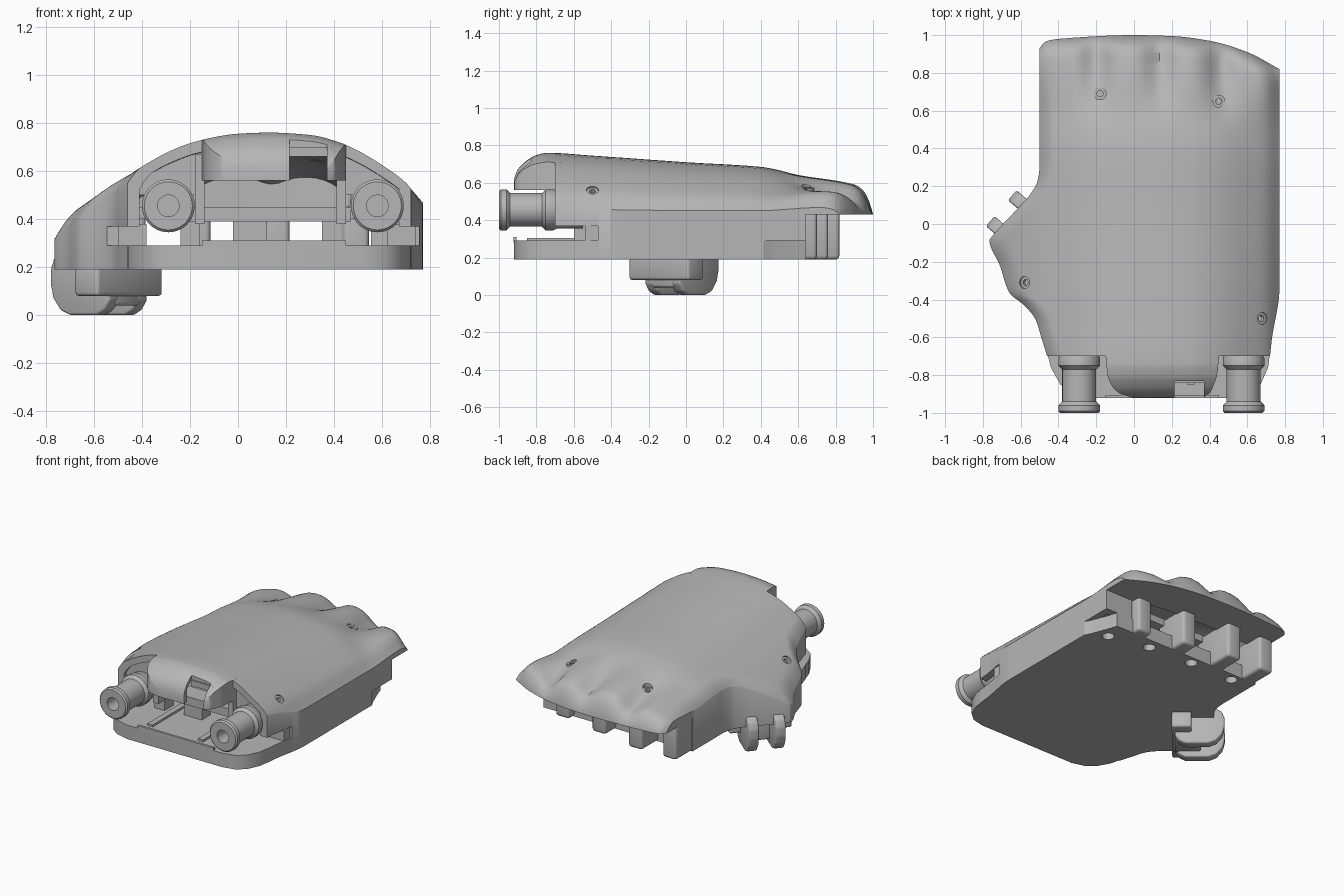
import bpy, bmesh, math
from mathutils import Vector, Matrix

cube = bpy.data.objects.get("Cube")
if cube:
    bpy.data.objects.remove(cube, do_unlink=True)

grey = bpy.data.materials.new("plain grey")
grey.use_nodes = True
COLOR = (0.47, 0.47, 0.47, 1)
grey.diffuse_color = COLOR
grey.node_tree.nodes["Principled BSDF"].inputs["Base Color"].default_value = COLOR


def curve(*pts):
    """Smooth interpolation through points without overshoot."""
    n = len(pts)
    d = [(b[1] - a[1]) / (b[0] - a[0]) for a, b in zip(pts, pts[1:])]
    m = [d[0]] + [0 if p * q <= 0 else 2 * p * q / (p + q) for p, q in zip(d, d[1:])] + [d[-1]]

    def f(x):
        x = min(max(x, pts[0][0]), pts[-1][0])
        i = next((k for k in range(n - 1) if x <= pts[k + 1][0]), n - 2)
        h = pts[i + 1][0] - pts[i][0]
        t = (x - pts[i][0]) / h
        return (pts[i][1] * (1 + 2 * t) * (1 - t) ** 2 + pts[i + 1][1] * t * t * (3 - 2 * t)
                + h * (m[i] * t * (1 - t) ** 2 - m[i + 1] * t * t * (1 - t)))
    return f


def finish(name, bm):
    bmesh.ops.recalc_face_normals(bm, faces=bm.faces[:])
    me = bpy.data.meshes.new(name)
    bm.to_mesh(me)
    bm.free()
    me.materials.append(grey)
    ob = bpy.data.objects.new(name, me)
    bpy.context.collection.objects.link(ob)
    shade(ob)
    return ob


def shade(ob):
    bpy.ops.object.select_all(action="DESELECT")
    bpy.context.view_layer.objects.active = ob
    ob.select_set(True)
    bpy.ops.object.shade_smooth_by_angle(angle=math.radians(38))


def cut(ob, *cutters):
    bpy.context.view_layer.objects.active = ob
    for c in cutters:
        c.hide_render = True
        mod = ob.modifiers.new("cut", "BOOLEAN")
        mod.operation, mod.solver, mod.object = "DIFFERENCE", "EXACT", c
        bpy.ops.object.modifier_apply(modifier=mod.name)
        bpy.data.objects.remove(c, do_unlink=True)
    shade(ob)


def box(name, x, y, z, bevel=0.0):
    bm = bmesh.new()
    bmesh.ops.create_cube(bm, size=1)
    for v in bm.verts:
        v.co = [r[0] + (c + 0.5) * (r[1] - r[0]) for r, c in zip((x, y, z), v.co)]
    if bevel:
        bmesh.ops.bevel(bm, geom=bm.edges[:], offset=bevel, segments=3, profile=0.5, affect="EDGES")
    return finish(name, bm)


def rod(name, at, axis, r, length):
    bm = bmesh.new()
    bmesh.ops.create_cone(bm, cap_ends=True, segments=32, radius1=r, radius2=r, depth=length)
    turned = Vector((0, 0, 1)).rotation_difference(Vector(axis)).to_matrix().to_4x4()
    bm.transform(Matrix.Translation(at) @ turned)
    return finish(name, bm)


def prism(name, outline, low, high, matrix=Matrix(), bevel=0.0):
    bm = bmesh.new()
    face = bm.faces.new([bm.verts.new((p[0], p[1], low)) for p in outline])
    top = bmesh.ops.extrude_face_region(bm, geom=[face])["geom"]
    for v in top:
        if isinstance(v, bmesh.types.BMVert):
            v.co.z = high
    if bevel:
        bmesh.ops.bevel(bm, geom=bm.edges[:], offset=bevel, segments=3, profile=0.5, affect="EDGES")
    bm.transform(matrix)
    return finish(name, bm)


# Shape curves: cross dome, lengthwise crown, side outlines, rear outline
dome = curve((-.77, .35), (-.7, .415), (-.6, .495), (-.5, .565), (-.4, .62), (-.28, .685), (-.17, .725),
             (0, .755), (.13, .76), (.3, .75), (.42, .72), (.5, .685), (.6, .625), (.7, .55), (.77, .455))
crown = curve((-.92, .62), (-.9, .67), (-.85, .72), (-.8, .748), (-.74, .76), (-.5, .745), (0, .71),
              (.4, .685), (.6, .645), (.9, .595), (.95, .56), (.98, .5), (1, .433))
side_a = curve((-.7, -.46), (-.6, -.49), (-.5, -.52), (-.42, -.58), (-.35, -.66), (-.2, -.71),
               (-.06, -.765), (-.03, -.745), (.1, -.63), (.2, -.545), (.27, -.51), (.35, -.5), (1, -.5))
side_b = curve((-.7, .72), (-.6, .73), (-.3, .77), (1, .77))
rear = curve((-.5, .93), (-.47, .965), (-.4, .98), (0, 1), (.2, .995), (.4, .97), (.6, .91), (.77, .82))
cowl_a = curve((-.92, .0), (-.9, -.07), (-.86, -.115), (-.8, -.14), (-.7, -.15))
cowl_b = curve((-.92, .37), (-.9, .4), (-.86, .42), (-.8, .44), (-.7, .45))
GROOVES = (-.2, .14, .46)


def height(x, yn):
    f = dome(x)
    drop = min(max((f - .44) / .32, 0), 1)
    if yn > .9:
        # the rear lip closes down to its flat underside across the whole width
        side = f - (.76 - crown(.9)) * drop
        z = .433 + (side - .433) * (crown(yn) - .433) / (crown(.9) - .433)
    else:
        z = f - (.76 - crown(yn)) * drop
    t = min(max((yn - .5) / .4, 0), 1)
    fade = t * t * (3 - 2 * t) * min(1, (crown(yn) - .433) / .16)
    z -= sum(.07 * math.exp(-((x - g) / .075) ** 2) for g in GROOVES) * fade
    z += .045 * math.exp(-((x - .69) / .09) ** 2) * fade
    return max(z, .433) if yn > .5 else z


def loft(name, left, right, start, end, low, inset=0.0, rows=90, cols=56):
    bm = bmesh.new()
    rings = []
    for i in range(rows + 1):
        yn = start + (end - start) * i / rows
        a, b = left(yn) + inset, right(yn) - inset
        tops, lows = [], []
        for j in range(cols + 1):
            u = (1 - math.cos(math.pi * j / cols)) / 2
            x = a + (b - a) * u
            edge = .04 * max(0, 1 - u / .06) ** 2 * min(1, 3 * (1 - yn)) if left is side_a else 0
            y = -.7 + (yn + .7) * (rear(x) + .7) / 1.7
            tops.append((x, y, max(height(x, yn) - edge - inset, low + .01)))
            lows.append((x, y, low))
        rings.append([bm.verts.new(p) for p in tops + lows[::-1]])
    count = 2 * cols + 2
    for p, q in zip(rings, rings[1:]):
        for k in range(count):
            n = (k + 1) % count
            bm.faces.new((p[k], p[n], q[n], q[k]))
    for p in (rings[0], rings[-1]):
        for k in range(cols):
            bm.faces.new((p[k], p[k + 1], p[-2 - k], p[-1 - k]))
    return finish(name, bm)


# Palm shell with floor, hollow inside, undercut rear lip and wrist side slots
SCREWS = [((-.18, .69), (0, 0, 1)), ((.45, .65), (.1, 0, 1)), ((.68, -.5), (.75, 0, 1)), ((-.58, -.31), (-.7, 0, 1))]
FINGERS = ((.64, .5), (.34, .56), (0, .58), (-.34, .58))
shell = loft("palm_shell", side_a, side_b, -.7, 1, .19)
cut(shell,
    loft("cavity", side_a, side_b, -.8, .7, .29, .05),
    box("rear_undercut", (-1, 1), (.64, 1.2), (.1, .43)),
    box("side_slot", (-1, 1), (-.8, -.47), (.29, .37)),
    prism("rear_corner", [(.8, .36), (.8, .7), (.66, .7), (.7, .58), (.75, .45)], .1, .29),
    *[rod("screw_hole", (x, y, height(x, y)), n, .032, .26) for (x, y), n in SCREWS],
    *[rod("finger_hole", (x, y, .25), (0, 0, 1), .04, .3) for x, y in FINGERS])

# Screw seats
for (x, y), n in SCREWS:
    p = Vector((x, y, height(x, y))) - Vector(n).normalized() * .02
    seat = rod("screw_seat", p, n, .034, .02)
    cut(seat, rod("seat_hole", p, n, .016, .1))

# Wall behind the wrist opening
bulkhead = loft("wrist_bulkhead", side_a, side_b, -.66, -.62, .5, .03, rows=2)
cut(bulkhead, box("bulkhead_gap", (-.14, .44), (-1, 0), (.4, 1)))

# Wrist cowl between the two tubes
cowl = loft("wrist_cowl", cowl_a, cowl_b, -.92, -.66, .56, rows=30, cols=40)
cut(cowl,
    loft("cowl_cavity", cowl_a, cowl_b, -.885, -.6, .5, .035, rows=30, cols=40),
    box("cowl_notch", (.215, .37), (-1, -.83), (.5, .8)))
box("cowl_notch_bar", (.215, .39), (-.84, -.82), (.66, .70))

# Front part of the floor
prism("wrist_floor", [(-.46, -.68), (-.44, -.76), (-.39, -.85), (-.33, -.895), (-.24, -.92), (.52, -.92),
                      (.61, -.9), (.67, -.85), (.71, -.76), (.72, -.68)], .19, .29)
box("front_lip", (-.15, .45), (-.922, -.905), (.28, .31))
for x in (-.1, .3):
    box("floor_rail", (x - .02, x + .02), (-.85, -.45), (.28, .305))

# Blocks closing the back of the side slots
for x in (-.44, .68):
    box("slot_block", (x - .06, x + .06), (-.54, -.44), (.28, .38))

# Wrist tubes with flanges, and their holders
PROFILE = [(.045, -1), (.1, -1), (.11, -.99), (.11, -.96), (.09, -.94), (.09, -.77), (.11, -.75),
           (.11, -.71), (.1, -.69), (.1, -.55), (.045, -.55)]
for x in (-.29, .58):
    bm = bmesh.new()
    rings = []
    for k in range(40):
        a = math.tau * k / 40
        rings.append([bm.verts.new((x + r * math.cos(a), y, .455 + r * math.sin(a))) for r, y in PROFILE])
    for p, q in zip(rings, rings[1:] + rings[:1]):
        for i in range(len(p)):
            n = (i + 1) % len(p)
            bm.faces.new((p[i], p[n], q[n], q[i]))
    finish("wrist_tube", bm)
    inward = .13 if x < 0 else -.15
    box("tube_holder", (x - .08, x + .06), (-.66, -.5), (.38, .54))
    box("tube_side_wall", (x + inward - .02, x + inward + .02), (-.7, -.4), (.38, .67))
    box("tube_post", (x + inward - .08, x + inward), (-.6, -.5), (.28, .4))

# Inner cross bridge
box("inner_bridge", (-.2, .47), (-.62, -.48), (.39, .45))
box("bridge_leg", (-.02, .12), (-.58, -.48), (.28, .4))

# Knuckle lugs under the rear lip
for x, y in ((.49, .7), (.16, .76), (-.17, .82), (-.44, .82)):
    box("knuckle_lug", (x - .055, x + .055), (.5, y), (.19, .45), .02)
box("knuckle_bar", (-.46, .68), (.48, .56), (.4, .45))

# Thumb hinge: two rounded cheeks, a middle block and a root bar
turn = Matrix.Translation((-.57, -.03, 0)) @ Matrix.Rotation(math.radians(139.5), 4, "Z")
stand = turn @ Matrix.Rotation(math.radians(90), 4, "X")
cheek = [(-.15, .2), (-.15, .06), (-.12, .02), (-.08, 0), (.07, 0), (.12, .02), (.16, .07), (.175, .13),
         (.175, .19), (.155, .24), (.12, .26), (.06, .26)]
for s in (-1, 1):
    plate = prism("thumb_cheek", cheek, s * .09 - .035, s * .09 + .035, stand, .012)
    cut(plate, rod("pin_hole", turn @ Vector((.11, s * .09, .17)),
                   turn.to_3x3() @ Vector((0, 1, 0)), .03, .2))
prism("thumb_block", [(-.15, -.08), (.02, -.08), (.02, .08), (-.15, .08)], .04, .22, turn, .015)
prism("thumb_root", [(-.17, -.2), (-.04, -.2), (-.04, .22), (-.17, .22)], .08, .2, turn, .015)
